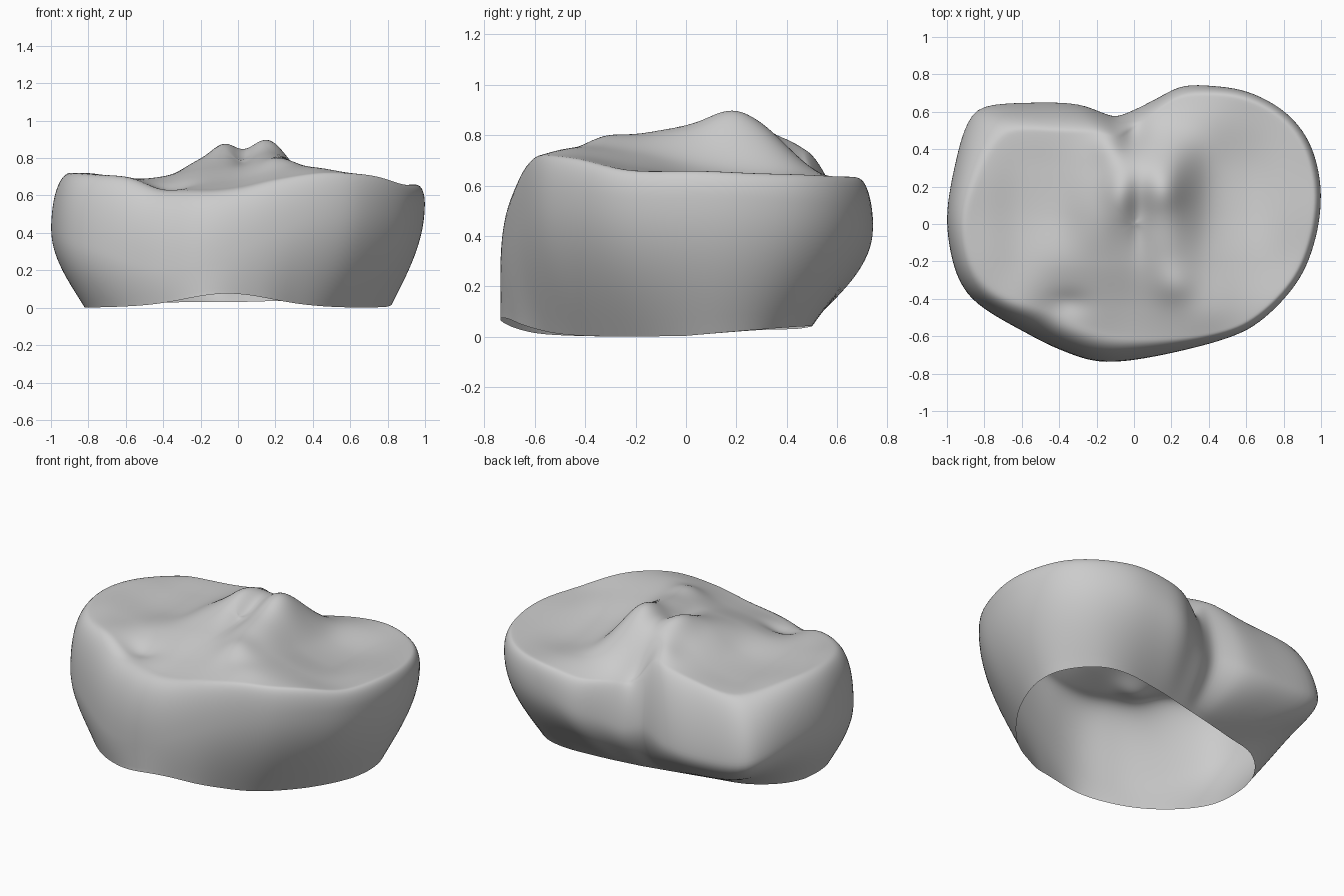
import bpy
import bmesh
import math
from mathutils import Vector

cube = bpy.data.objects.get("Cube")
if cube:
    bpy.data.objects.remove(cube, do_unlink=True)

SEGMENTS = 160
TOP_RINGS = 44
WALL_RINGS = 32

# Plan outline at the widest level of the body
WIDEST = [(1, .15), (.97, .35), (.9, .5), (.78, .62), (.6, .71), (.4, .74), (.25, .735),
          (.12, .67), (0, .61), (-.1, .575), (-.18, .6), (-.3, .64), (-.5, .65), (-.8, .63),
          (-.89, .54), (-.95, .35), (-1, .05), (-.97, -.2), (-.9, -.36), (-.79, -.46),
          (-.6, -.57), (-.4, -.67), (-.18, -.735), (.1, -.71), (.5, -.61), (.7, -.5),
          (.88, -.3), (.97, -.08)]

# Plan outline of the open lower edge
LOWER = [(.82, .12), (.79, .3), (.65, .45), (.48, .5), (.25, .48), (.08, .45), (-.15, .4),
         (-.4, .34), (-.62, .28), (-.77, .13), (-.82, -.07), (-.79, -.28), (-.66, -.46),
         (-.45, -.62), (-.18, -.735), (.1, -.68), (.3, -.57), (.46, -.46), (.62, -.29), (.75, -.09)]

# Upper surface heights in hundredths: rows run front to back, columns right to left
HEIGHTS = [
    [66, 67, 66, 63, 61, 63, 67, 69, 70, 68, 66],
    [67, 70, 70, 64, 66, 68, 73, 75, 72, 70, 67],
    [71, 72, 69, 70, 74, 76, 80, 73, 68, 66, 66],
    [73, 71, 67, 69, 79, 81, 83, 68, 63, 65, 66],
    [72, 70, 67, 69, 76, 82, 81, 65, 61, 64, 65],
    [63, 66, 67, 69, 70, 61, 64, 64, 63, 64, 65],
    [56, 59, 62, 64, 64, 53, 57, 61, 64, 64, 64],
]

# Local bumps and hollows: x, y, spread in x, spread in y, height
BUMPS = [
    (-.08, .16, .09, .16, .06),    # right peak
    (.16, .18, .1, .13, .055),     # left peak
    (.03, .02, .06, .2, -.03),     # valley between the peaks
    (-.13, .43, .08, .1, .04),     # inner edge of the right dish
    (.22, -.33, .1, .1, .03),      # front knob
    (-.35, -.42, .1, .06, -.02),   # front crease
    (.0, .5, .07, .1, -.05),       # rear notch
]


def spline(a, b, c, d, t):
    return b + 0.5 * t * (c - a + t * (2 * a - 5 * b + 4 * c - d + t * (3 * (b - c) + d - a)))


def sample(values, position):
    """Smoothly read a row of numbers at a fractional index."""
    last = len(values) - 1
    position = min(max(position, 0), last)
    i = min(int(position), last - 1)
    picks = [values[min(max(i + k, 0), last)] for k in (-1, 0, 1, 2)]
    return spline(*picks, position - i)


def radii(outline):
    """Turn a closed plan outline into one radius for each segment."""
    n = len(outline)
    polar = []
    for i in range(n):
        corners = [Vector(outline[(i + k) % n]) for k in (-1, 0, 1, 2)]
        for step in range(12):
            p = spline(*corners, step / 12)
            polar.append((math.atan2(p.y, p.x) % math.tau, p.length))
    polar.sort()
    first, last = polar[0], polar[-1]
    polar = [(last[0] - math.tau, last[1])] + polar + [(first[0] + math.tau, first[1])]
    result = []
    for s in range(SEGMENTS):
        angle = math.tau * s / SEGMENTS
        for (a, ra), (b, rb) in zip(polar, polar[1:]):
            if a <= angle <= b:
                result.append(ra + (rb - ra) * (angle - a) / max(b - a, 1e-6))
                break
    return result


def falloff(value, centre, spread):
    return math.exp(-((value - centre) / spread) ** 2)


def top_height(x, y):
    column = [sample(row, (x + 1) / .2) for row in HEIGHTS]
    z = sample(column, (y + .7) / .25) / 100
    for bx, by, sx, sy, h in BUMPS:
        z += h * falloff(x, bx, sx) * falloff(y, by, sy)
    return z


def lower_height(x, y):
    z = .07 * max(0, y)
    if y < 0:
        z += .075 * falloff(x, -.05, .32) * min(1, -y / .5)
    return z + .02 * abs(x) * abs(y + .25)


def place(s, r):
    angle = math.tau * s / SEGMENTS
    return r * math.cos(angle), r * math.sin(angle)


widest, lower = radii(WIDEST), radii(LOWER)

# The front and rear roll over broadly, the left side has a tight high rim
rim, shoulder, curve = [], [], []
for s, r in enumerate(widest):
    angle = math.tau * s / SEGMENTS
    front = falloff(math.degrees(angle), 245, 45)
    rear = falloff(math.degrees(angle), 122, 42)
    left = max(0, math.cos(angle))
    rim.append(r * (.94 + .015 * left - .15 * front - .18 * rear))
    shoulder.append(.66 + .18 * left - .36 * front - .26 * rear)
    curve.append(.9 + .45 * rear)

# Upper surface, from the centre out to the rim
rings = []
for k in range(1, TOP_RINGS + 1):
    ring = []
    for s in range(SEGMENTS):
        x, y = place(s, rim[s] * k / TOP_RINGS)
        ring.append((x, y, top_height(x, y)))
    rings.append(ring)

# Outer wall, rolling over the rim and tapering to the lower edge
for k in range(1, WALL_RINGS + 1):
    ring = []
    f = k / WALL_RINGS
    for s in range(SEGMENTS):
        z_top = rings[TOP_RINGS - 1][s][2]
        z_low = lower_height(*place(s, lower[s]))
        if f < .5:
            turn = math.pi * f
            r = rim[s] + (widest[s] - rim[s]) * math.sin(turn) ** curve[s]
            t = shoulder[s] + (1 - shoulder[s]) * math.cos(turn) ** curve[s]
        else:
            t = shoulder[s] * (2 - 2 * f)
            r = lower[s] + (widest[s] - lower[s]) * math.sin(math.pi * (1 - f))
        ring.append((*place(s, r), z_low + (z_top - z_low) * t))
    rings.append(ring)

# Join the rings into one open shell
bm = bmesh.new()
centre = bm.verts.new((0, 0, top_height(0, 0)))
loops = [[bm.verts.new(p) for p in ring] for ring in rings]
for s in range(SEGMENTS):
    n = (s + 1) % SEGMENTS
    bm.faces.new((centre, loops[0][s], loops[0][n]))
    for inner, outer in zip(loops, loops[1:]):
        bm.faces.new((inner[s], outer[s], outer[n], inner[n]))

# Soften small kinks without moving the open edge
inside = [v for v in bm.verts if not v.is_boundary]
for _ in range(3):
    bmesh.ops.smooth_vert(bm, verts=inside, factor=0.5, use_axis_x=True,
                          use_axis_y=True, use_axis_z=True)
for face in bm.faces:
    face.smooth = True

mesh = bpy.data.meshes.new("bone_plateau")
bm.to_mesh(mesh)
bm.free()
plateau = bpy.data.objects.new("bone_plateau", mesh)
bpy.context.collection.objects.link(plateau)

# Plain grey surface
grey = bpy.data.materials.new("plain_grey")
grey.use_nodes = True
grey.diffuse_color = (.6, .6, .6, 1)
grey.node_tree.nodes["Principled BSDF"].inputs["Base Color"].default_value = (.6, .6, .6, 1)
mesh.materials.append(grey)
